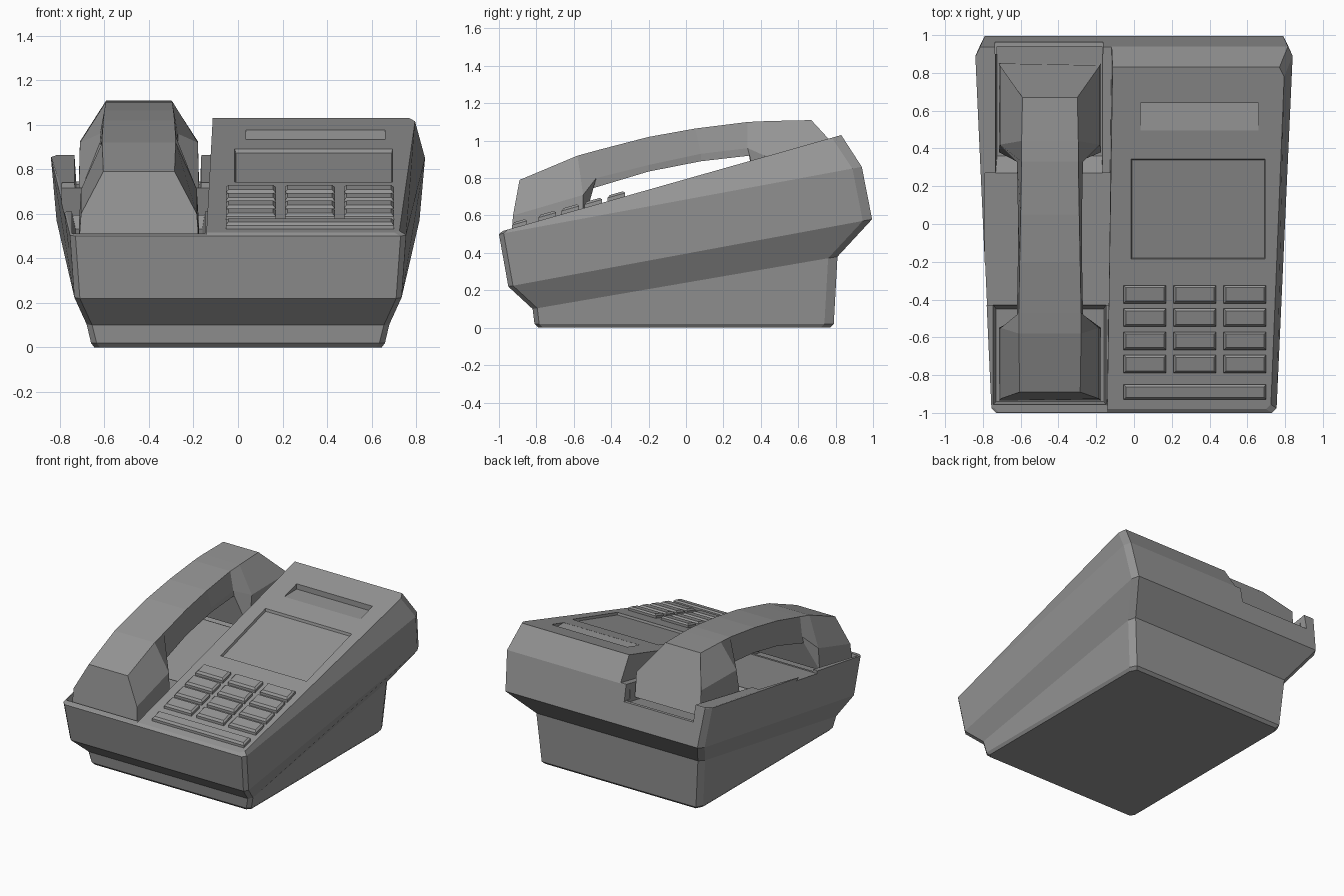
import bpy, bmesh

if "Cube" in bpy.data.objects:
    bpy.data.objects.remove(bpy.data.objects["Cube"], do_unlink=True)

grey = bpy.data.materials.new("mid grey plastic")
grey.use_nodes = True
grey.diffuse_color = (0.3, 0.3, 0.3, 1)
grey.node_tree.nodes["Principled BSDF"].inputs["Base Color"].default_value = (0.3, 0.3, 0.3, 1)


def loft(name, rings):
    """Skin a closed solid through rings of equal point count."""
    bm = bmesh.new()
    loops = [[bm.verts.new(p) for p in ring] for ring in rings]
    n = len(rings[0])
    for a, b in zip(loops, loops[1:]):
        for i in range(n):
            j = (i + 1) % n
            bm.faces.new((a[i], a[j], b[j], b[i]))
    bm.faces.new(loops[0])
    bm.faces.new(loops[-1])
    bmesh.ops.recalc_face_normals(bm, faces=bm.faces)
    mesh = bpy.data.meshes.new(name)
    bm.to_mesh(mesh)
    bm.free()
    mesh.materials.append(grey)
    obj = bpy.data.objects.new(name, mesh)
    bpy.context.collection.objects.link(obj)
    return obj


def deck(y):
    """Height of the sloping console top."""
    return 0.795 + 0.284 * y


def rim(y):
    """Height of the lower rim around the handset cradle."""
    return 0.686 + 0.186 * y


def quad(x0, x1, y0, y1, height, inset=0.0):
    pts = ((x0 + inset, y0 + inset), (x1 - inset, y0 + inset),
           (x1 - inset, y1 - inset), (x0 + inset, y1 - inset))
    return [(x, y, height(y)) for x, y in pts]


def cut(target, rings):
    """Subtract a lofted block from the target."""
    cutter = loft("cutter", rings)
    cutter.hide_render = True
    mod = target.modifiers.new("cut", "BOOLEAN")
    mod.object = cutter
    mod.operation = "DIFFERENCE"
    mod.solver = "EXACT"
    bpy.context.view_layer.objects.active = target
    bpy.ops.object.modifier_apply(modifier=mod.name)
    bpy.data.objects.remove(cutter, do_unlink=True)


def body_ring(yf, zf, yb, zb, wf, wb, c=0.025):
    """Tilted rectangle with clipped corners."""
    half = [(wf - c, yf), (wf, yf + c), (wb, yb - 2 * c), (wb - c, yb)]
    outline = half + [(-x, y) for x, y in reversed(half)]
    return [(x, y, zf + (zb - zf) * (y - yf) / (yb - yf)) for x, y in outline]


# Body: plinth, overhang, sloping sides and top chamfer
body = loft("body", [
    body_ring(-0.79, 0.0, 0.77, 0.0, 0.645, 0.645),
    body_ring(-0.81, 0.02, 0.79, 0.02, 0.66, 0.66),
    body_ring(-0.82, 0.10, 0.81, 0.38, 0.68, 0.69),
    body_ring(-0.95, 0.22, 0.995, 0.58, 0.735, 0.815),
    body_ring(-1.0, 0.50, 0.94, 0.86, 0.755, 0.84),
    body_ring(-0.98, 0.517, 0.83, 1.03, 0.725, 0.795),
])


def shelf_ring(lift, height, shift):
    return [(-1.2, -1.2, height(-1.2) + lift), (-0.145 + shift, -1.2, height(-1.2) + lift),
            (-0.115 + shift, 1.2, height(1.2) + lift), (-1.2, 1.2, height(1.2) + lift)]


# Lower the handset side, then sink the middle rest and the two wells
cut(body, [shelf_ring(0.004, rim, 0), shelf_ring(0.6, rim, 0.02)])
cut(body, [quad(-0.79, -0.128, -0.43, 0.27, lambda y: rim(y) - 0.02),
           quad(-0.79, -0.128, -0.43, 0.27, lambda y: rim(y) + 0.05)])
cut(body, [quad(-0.725, -0.17, 0.36, 0.94, lambda y: rim(y) - 0.13),
           quad(-0.735, -0.165, 0.24, 0.945, lambda y: rim(y) + 0.02)])
cut(body, [quad(-0.73, -0.16, -0.94, -0.45, lambda y: rim(y) - 0.07),
           quad(-0.75, -0.145, -0.96, -0.42, lambda y: rim(y) + 0.02)])
cut(body, [quad(-0.735, -0.165, 0.9, 1.2, lambda y: 0.745),
           quad(-0.735, -0.165, 0.9, 1.2, lambda y: 1.1)])

# Card panel and finger slot sunk into the console
cut(body, [quad(-0.02, 0.70, -0.19, 0.35, lambda y: deck(y) - 0.018, 0.01),
           quad(-0.02, 0.70, -0.19, 0.35, lambda y: deck(y) + 0.02)])
cut(body, [quad(0.035, 0.66, 0.495, 0.64, lambda y: deck(y) - 0.04 * (y - 0.49) / 0.15),
           quad(0.035, 0.66, 0.495, 0.64, lambda y: deck(y) + 0.02)])


def button(name, x0, x1, y0, y1):
    loft(name, [quad(x0, x1, y0, y1, lambda y: deck(y) - 0.01),
                quad(x0, x1, y0, y1, lambda y: deck(y) + 0.018),
                quad(x0, x1, y0, y1, lambda y: deck(y) + 0.03, 0.012)])


# Keypad
for row in range(4):
    for col in range(3):
        x, y = -0.055 + 0.265 * col, -0.42 - 0.123 * row
        button(f"key_{row}_{col}", x, x + 0.225, y, y + 0.095)
button("wide_key", -0.055, 0.70, -0.93, -0.85)


def handset_ring(bottom, middle, top, wb, wm, wt, cx=-0.445):
    half = [(wb, *bottom), (wm, *middle), (wt, *top)]
    return [(cx + w, y, z) for w, y, z in half] + [(cx - w, y, z) for w, y, z in reversed(half)]


# Handset: front ear, arched handle, back ear
loft("handset", [
    handset_ring((-0.935, 0.46), (-0.925, 0.60), (-0.89, 0.79), 0.27, 0.26, 0.16),
    handset_ring((-0.55, 0.55), (-0.55, 0.71), (-0.58, 0.92), 0.27, 0.26, 0.165),
    handset_ring((-0.50, 0.745), (-0.48, 0.80), (-0.47, 0.95), 0.175, 0.175, 0.165),
    handset_ring((-0.2, 0.835), (-0.2, 0.87), (-0.2, 1.02), 0.165, 0.17, 0.16),
    handset_ring((0.08, 0.89), (0.08, 0.93), (0.05, 1.065), 0.165, 0.17, 0.155),
    handset_ring((0.34, 0.92), (0.33, 0.96), (0.33, 1.10), 0.175, 0.175, 0.15),
    handset_ring((0.38, 0.68), (0.42, 0.92), (0.44, 1.105), 0.27, 0.265, 0.15),
    handset_ring((0.85, 0.74), (0.84, 0.925), (0.67, 1.11), 0.27, 0.265, 0.145),
])
